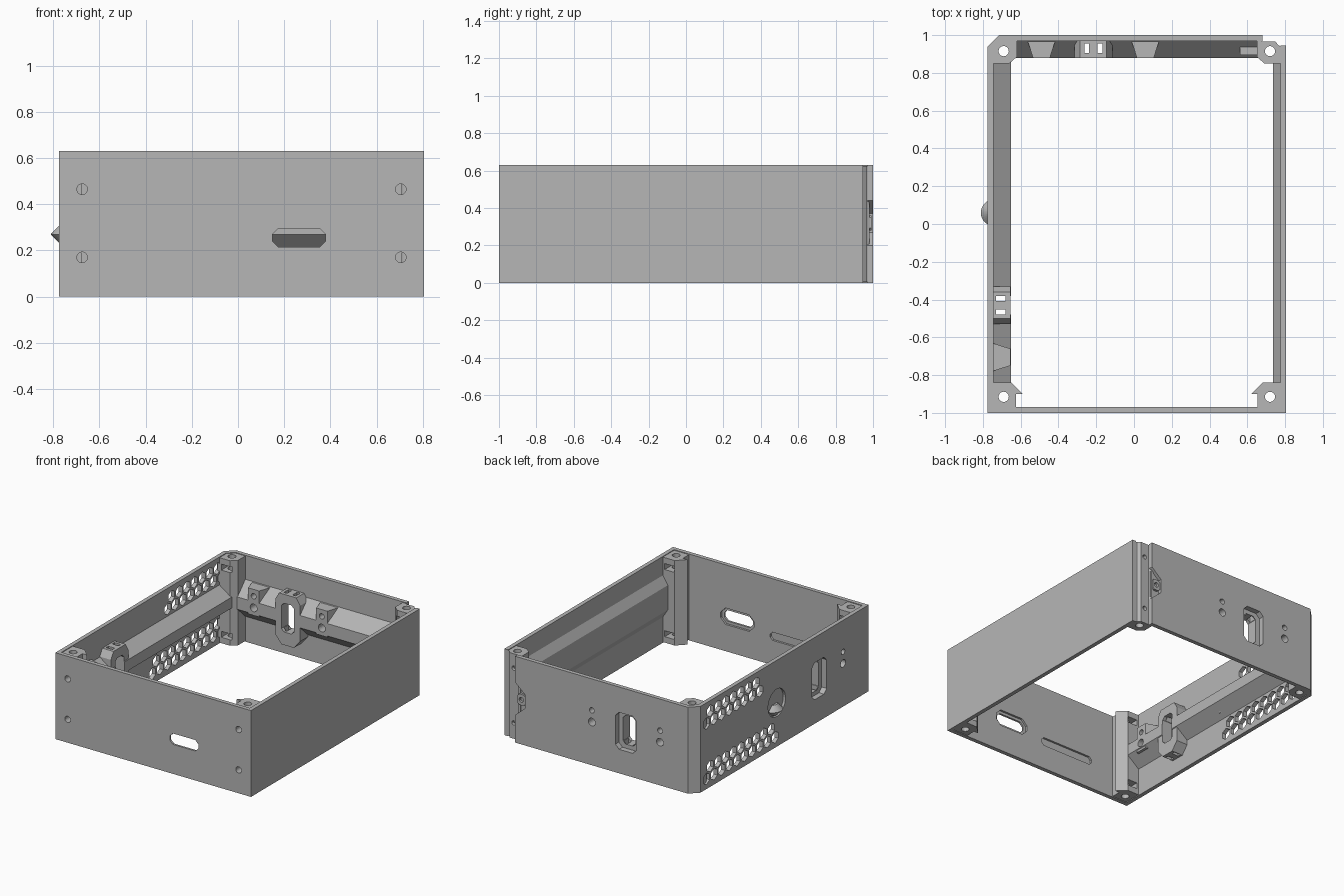
import bpy, bmesh, math
from mathutils import Vector

cube = bpy.data.objects.get("Cube")
if cube:
    bpy.data.objects.remove(cube, do_unlink=True)

grey = bpy.data.materials.new("plain_grey")
grey.use_nodes = True
grey.diffuse_color = (0.47, 0.47, 0.47, 1)
grey.node_tree.nodes["Principled BSDF"].inputs["Base Color"].default_value = (0.47, 0.47, 0.47, 1)

H, T = 0.63, 0.03          # frame height and wall thickness
MID = 0.31                 # height of the window centres


def to_object(name, bm):
    bmesh.ops.recalc_face_normals(bm, faces=bm.faces)
    mesh = bpy.data.meshes.new(name)
    bm.to_mesh(mesh)
    bm.free()
    mesh.materials.append(grey)
    ob = bpy.data.objects.new(name, mesh)
    bpy.context.collection.objects.link(ob)
    return ob


def prism(name, outlines, axis, a, b):
    """Extrude one or more outlines along an axis from a to b."""
    place = {"x": lambda p, d: (d, p[0], p[1]),
             "y": lambda p, d: (p[0], d, p[1]),
             "z": lambda p, d: (p[0], p[1], d)}[axis]
    bm = bmesh.new()
    for pts in outlines:
        lo = [bm.verts.new(place(p, a)) for p in pts]
        hi = [bm.verts.new(place(p, b)) for p in pts]
        bm.faces.new(lo)
        bm.faces.new(hi)
        n = len(pts)
        for i in range(n):
            bm.faces.new((lo[i], lo[(i + 1) % n], hi[(i + 1) % n], hi[i]))
    return to_object(name, bm)


def rect(u0, u1, v0, v1):
    return [(u0, v0), (u1, v0), (u1, v1), (u0, v1)]


def ring(u, v, r, n=20, turn=0.0):
    return [(u + r * math.cos(turn + math.tau * i / n),
             v + r * math.sin(turn + math.tau * i / n)) for i in range(n)]


def clipped(u, v, w, h, c):
    """Rectangle with clipped corners, centred on u, v."""
    w, h = w / 2, h / 2
    return [(u + x, v + y) for x, y in
            ((c - w, -h), (w - c, -h), (w, c - h), (w, h - c),
             (w - c, h), (c - w, h), (-w, h - c), (-w, c - h))]


def cut(targets, cutters):
    for ob in targets:
        for c in cutters:
            mod = ob.modifiers.new("cut", "BOOLEAN")
            mod.operation, mod.solver, mod.object = "DIFFERENCE", "EXACT", c
        graph = bpy.context.evaluated_depsgraph_get()
        mesh = bpy.data.meshes.new_from_object(ob.evaluated_get(graph))
        ob.modifiers.clear()
        ob.data = mesh
    for c in cutters:
        bpy.data.objects.remove(c, do_unlink=True)


# Walls
front = prism("front_wall", [rect(-0.775, 0.805, -1, T - 1)], "z", 0, H)
blank = prism("blank_side_wall", [rect(0.775, 0.805, -0.99, 0.945)], "z", 0, H)
vent = prism("vent_side_wall", [rect(-0.775, -0.745, -0.99, 0.94)], "z", 0, H)
back = prism("back_wall", [[(-0.775, 0.94), (-0.715, 1), (0.68, 1), (0.68, 0.97),
                            (-0.70, 0.97), (-0.745, 0.925), (-0.745, 0.9), (-0.775, 0.9)]],
             "z", 0, H)

# Long stiffening ribs inside the walls
back_rib = prism("back_rib", [[(0.975, 0.46), (0.88, 0.36), (0.88, 0.27), (0.975, 0.18)]],
                 "x", -0.65, 0.67)
vent_rib = prism("vent_rib", [[(-0.75, 0.43), (-0.65, 0.36), (-0.65, 0.28), (-0.75, 0.20)]],
                 "y", -0.86, 0.87)
prism("blank_side_rib", [[(0.78, 0.50), (0.735, 0.43), (0.735, 0.25), (0.78, 0.18)]],
      "y", -0.86, 0.87)

# Corner posts, each with a screw bore and two nut slots
front_post = [(-0.76, -0.98), (-0.625, -0.98), (-0.625, -0.90), (-0.59, -0.90),
              (-0.65, -0.84), (-0.76, -0.84)]
posts = {
    "front_vent_post": front_post,
    "front_blank_post": [(0.03 - x, y) for x, y in front_post],
    "back_vent_post": [(-0.76, 0.85), (-0.66, 0.85), (-0.62, 0.885), (-0.62, 0.98),
                       (-0.71, 0.98), (-0.76, 0.93)],
    "back_blank_post": [(0.65, 0.98), (0.65, 0.885), (0.69, 0.85), (0.79, 0.85), (0.79, 0.94),
                        (0.765, 0.945), (0.75, 0.965), (0.68, 0.965), (0.67, 0.98)],
}
post_obs = {}
for name, outline in posts.items():
    ob = post_obs[name] = prism(name, [outline], "z", 0.005, H - 0.005)
    u = -0.69 if "vent" in name else 0.72
    s = -1 if "front" in name else 1
    bore = prism("bore", [ring(u, s * 0.915, 0.027)], "z", -0.1, H + 0.1)
    slots = prism("slots", [rect(u - 0.04, u + 0.04, z - 0.022, z + 0.022)
                            for z in (0.07, 0.56)], "y", s * 0.8, s * 0.945)
    cut([ob], [bore, slots])

# Front wall: four screw holes, a clipped slot and a shallow inner groove
holes = prism("holes", [ring(x, z, 0.023) for x in (-0.675, 0.705) for z in (0.17, 0.465)],
              "y", -1.1, -0.94)
cut([front, post_obs["front_vent_post"], post_obs["front_blank_post"]], [holes])
slot = prism("slot", [clipped(0.265, 0.255, 0.23, 0.08, 0.025)], "y", -1.1, -0.9)
slot_flare = prism("flare", [clipped(0.265, 0.255, 0.27, 0.12, 0.04)], "y", -0.985, -0.9)
groove = prism("groove", [clipped(-0.22, 0.21, 0.44, 0.06, 0.02)], "y", -0.985, -0.9)
cut([front], [slot, slot_flare, groove])

# Two small holes in the stepped back corner
small = prism("small", [ring(0.715, z, 0.016) for z in (0.12, 0.52)], "y", 0.93, 1.1)
cut([post_obs["back_blank_post"]], [small])


def connector(label, axis, wall, rib, centre, sides, outer, inner):
    """Window block with tie slots, and sloped screw bosses beside it."""
    d = 1 if outer > 0 else -1
    at = lambda u, v: (u, v) if axis == "y" else (v, u)
    block = prism(label + "_window_block",
                  [[(centre + u, z) for u, z in
                    ((-0.10, 0.17), (-0.05, 0.11), (0.05, 0.11), (0.10, 0.17),
                     (0.10, 0.43), (0.07, 0.48), (-0.07, 0.48), (-0.10, 0.43))]],
                  axis, inner, outer - d * 0.025)
    parts = [wall, rib, block]
    for i, side in enumerate(sides):
        c = centre + side
        parts.append(prism(f"{label}_screw_boss_{i + 1}",
                           [[at(c - 0.075, outer - d * 0.025), at(c - 0.045, inner),
                             at(c + 0.045, inner), at(c + 0.075, outer - d * 0.025)]],
                           "z", 0.26, 0.45))
    far = inner - d * 0.1
    window = prism("window", [clipped(centre, MID, 0.10, 0.21, 0.02)], axis, outer + d * 0.1, far)
    recess = prism("recess", [clipped(centre, MID, 0.17, 0.27, 0.03)],
                   axis, outer + d * 0.1, outer - d * 0.04)
    screws = prism("screws", [ring(centre + s, z, r) for s in sides
                              for z, r in ((0.40, 0.020), (0.315, 0.028))],
                   axis, outer + d * 0.1, far)
    cut([wall], [])
    v = (inner + outer - d * 0.02) / 2
    ties = prism("ties", [[at(centre + s + a, v + b) for a, b in rect(-0.013, 0.013, -0.026, 0.026)]
                          for s in (-0.035, 0.035)], "z", -0.1, H + 0.1)
    cut(parts[1:], [ties])
    cut(parts, [window, recess, screws])


connector("back", "y", back, back_rib, -0.215, (-0.275, 0.275), 1.0, 0.88)
connector("vent_side", "x", vent, vent_rib, -0.43, (-0.275,), -0.775, -0.655)

# Honeycomb vents in two bands with a slanted end
cells = []
for row, z in enumerate((0.075, 0.151, 0.479, 0.555)):
    y = 0.87 - 0.044 * (row % 2)
    while y > 0.55 * z - 0.04:
        cells.append(ring(y, z, 0.042, 6, math.pi / 6))
        y -= 0.088
cut([vent], [prism("honeycomb", cells, "x", -0.9, -0.7)])

# Round finger recess and the catch that stands out of it
cut([vent], [prism("finger", [ring(0.06, 0.32, 0.10, 32)], "x", -0.9, -0.757)])
bm = bmesh.new()
for s in (-1, 1):
    geo = bmesh.ops.create_cone(bm, cap_ends=True, segments=32, radius1=0.07,
                                radius2=0.034, depth=0.038)
    if s < 0:
        bmesh.ops.scale(bm, vec=(1, 1, -1), verts=geo["verts"])
    bmesh.ops.translate(bm, vec=Vector((-0.741, 0.06, 0.27 + s * 0.019)), verts=geo["verts"])
to_object("side_catch", bm)

# Notch at the end of the back wall with a latch block behind it
notch = prism("notch", [[(0.75, 0.44), (0.68, 0.44), (0.60, 0.37), (0.60, 0.27),
                         (0.68, 0.20), (0.75, 0.20)]], "y", 0.96, 1.1)
cut([back], [notch])
latch = prism("latch_block", [rect(0.56, 0.675, 0.22, 0.42)], "y", 0.895, 0.975)
nub = prism("latch_nub", [clipped(0.635, 0.32, 0.06, 0.08, 0.012)], "y", 0.93, 0.992)
cut([latch, nub], [prism("pin", [ring(0.635, 0.32, 0.018)], "y", 0.85, 1.1)])
